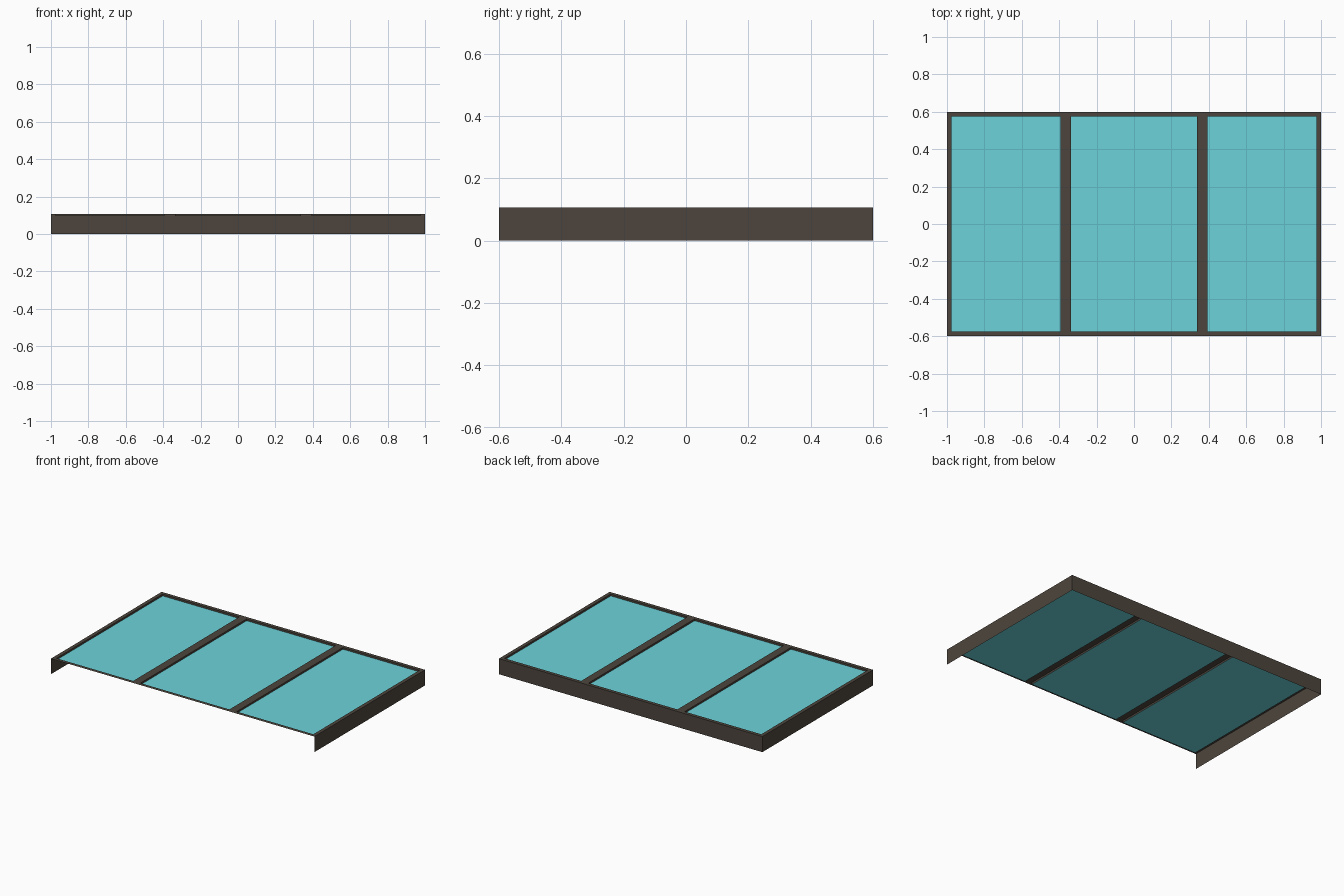
import bpy, bmesh

if "Cube" in bpy.data.objects:
    bpy.data.objects.remove(bpy.data.objects["Cube"])

TOP, DEPTH = 0.107, 0.012
XS = [-1, -0.975, -0.393, -0.338, 0.338, 0.393, 0.975, 1]
YS = [-0.6, -0.576, 0.576, 0.6]


def material(name, color):
    m = bpy.data.materials.new(name)
    m.diffuse_color = (*color, 1)
    m.use_nodes = True
    m.node_tree.nodes["Principled BSDF"].inputs["Base Color"].default_value = m.diffuse_color
    return m


def build(name, quads, mat):
    bm = bmesh.new()
    for q in quads:
        bm.faces.new([bm.verts.new(p) for p in q])
    bmesh.ops.remove_doubles(bm, verts=bm.verts, dist=1e-5)
    me = bpy.data.meshes.new(name)
    bm.to_mesh(me)
    bm.free()
    me.materials.append(mat)
    ob = bpy.data.objects.new(name, me)
    bpy.context.collection.objects.link(ob)


def flat(x0, x1, y0, y1, z):
    return [(x0, y0, z), (x1, y0, z), (x1, y1, z), (x0, y1, z)]


def wall(a, b, z0, z1):
    return [(*a, z0), (*b, z0), (*b, z1), (*a, z1)]


brown = material("dark_brown", (0.075, 0.06, 0.047))
teal = material("teal_glass", (0.15, 0.65, 0.70))

# Top frame with openings, their recess sides, and the recessed panes
frame, panes = [], []
for i in range(7):
    for j in range(3):
        x0, x1, y0, y1 = XS[i], XS[i + 1], YS[j], YS[j + 1]
        if j == 1 and i in (1, 3, 5):
            z = TOP - DEPTH
            panes.append(flat(x0, x1, y0, y1, z))
            c = [(x0, y0), (x0, y1), (x1, y1), (x1, y0)]
            frame += [wall(c[k], c[(k + 1) % 4], z, TOP) for k in range(4)]
        else:
            frame.append(flat(x0, x1, y0, y1, TOP))
build("top_frame", frame, brown)
for k, q in enumerate(panes):
    build(f"pane_{k + 1}", [q], teal)

# Thin skirt on the right, back and left; the front stays open
c = [(1, -0.6), (1, 0.6), (-1, 0.6), (-1, -0.6)]
build("side_skirt", [wall(c[k], c[k + 1], 0, TOP) for k in range(3)], brown)
